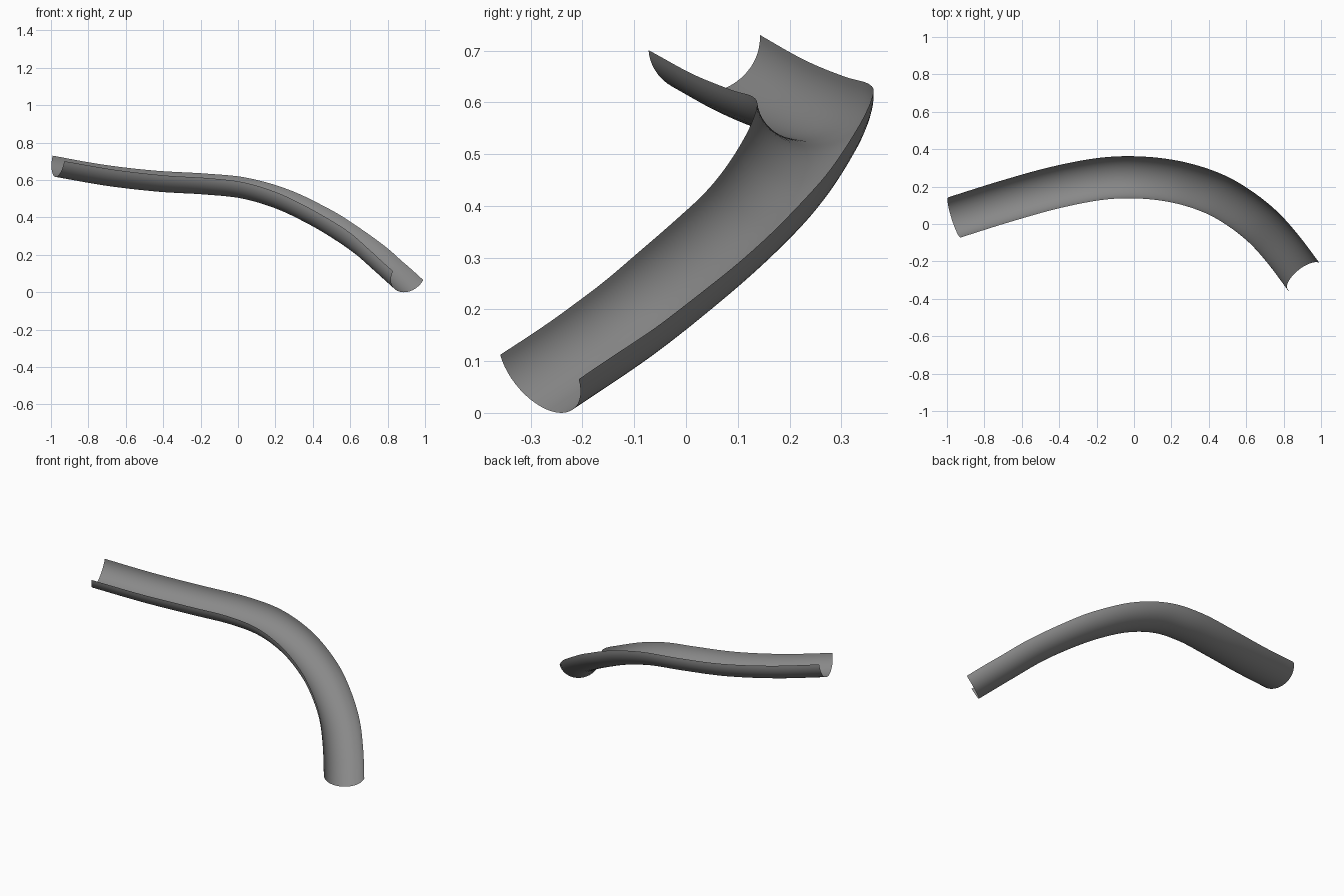
import bpy, bmesh, math
from mathutils import Vector

if "Cube" in bpy.data.objects:
    bpy.data.objects.remove(bpy.data.objects["Cube"])

# trough path: x, y, z of the rim centre line, bank angle in degrees
STATIONS = [
    (-0.96, 0.035, 0.715, 7.6), (-0.69, 0.120, 0.668, 7), (-0.42, 0.195, 0.637, 6.5),
    (-0.17, 0.242, 0.622, 6.4), (0.04, 0.248, 0.599, 6.4), (0.24, 0.222, 0.540, 5),
    (0.42, 0.165, 0.455, 1), (0.56, 0.087, 0.373, -5), (0.69, -0.015, 0.283, -10),
    (0.80, -0.137, 0.187, -13), (0.91, -0.283, 0.088, -13.7)]
HALF_WIDTH, DEPTH = 0.113, 0.1
STEPS, SIDES = 8, 24


def spline(pts, i, t):
    """Catmull-Rom position between station i and i + 1."""
    n = len(pts)
    p1, p2 = pts[i], pts[i + 1]
    p0 = pts[i - 1] if i > 0 else p1 * 2 - p2
    p3 = pts[i + 2] if i + 2 < n else p2 * 2 - p1
    return 0.5 * (p1 * 2 + (p2 - p0) * t + (p0 * 2 - p1 * 5 + p2 * 4 - p3) * t ** 2
                  + (p1 * 3 - p0 - p2 * 3 + p3) * t ** 3)


pts = [Vector(s) for s in STATIONS]
path = [spline(pts, i, k / STEPS) for i in range(len(pts) - 1) for k in range(STEPS)]
path.append(pts[-1])

# sweep an open half-round section along the path
bm = bmesh.new()
rings = []
for i, p in enumerate(path):
    c = p.to_3d()
    tan = (path[min(i + 1, len(path) - 1)] - path[max(i - 1, 0)]).to_3d().normalized()
    side = Vector((-tan.y, tan.x, 0)).normalized()
    up = tan.cross(side)
    a = math.radians(p[3])
    side, up = side * math.cos(a) + up * math.sin(a), up * math.cos(a) - side * math.sin(a)
    rings.append([bm.verts.new(c + side * HALF_WIDTH * math.cos(math.pi * k / SIDES)
                               - up * DEPTH * math.sin(math.pi * k / SIDES))
                  for k in range(SIDES + 1)])
for r, s in zip(rings, rings[1:]):
    for k in range(SIDES):
        bm.faces.new((r[k], r[k + 1], s[k + 1], s[k])).smooth = True
low = min(v.co.z for v in bm.verts)
bmesh.ops.translate(bm, verts=bm.verts, vec=(0, 0, -low))

mesh = bpy.data.meshes.new("slide_trough")
bm.to_mesh(mesh)
bm.free()
trough = bpy.data.objects.new("slide_trough", mesh)
bpy.context.collection.objects.link(trough)

# plain grey
mat = bpy.data.materials.new("mid grey")
mat.diffuse_color = (0.25, 0.25, 0.25, 1)
mat.use_nodes = True
mat.node_tree.nodes["Principled BSDF"].inputs["Base Color"].default_value = mat.diffuse_color
mesh.materials.append(mat)
